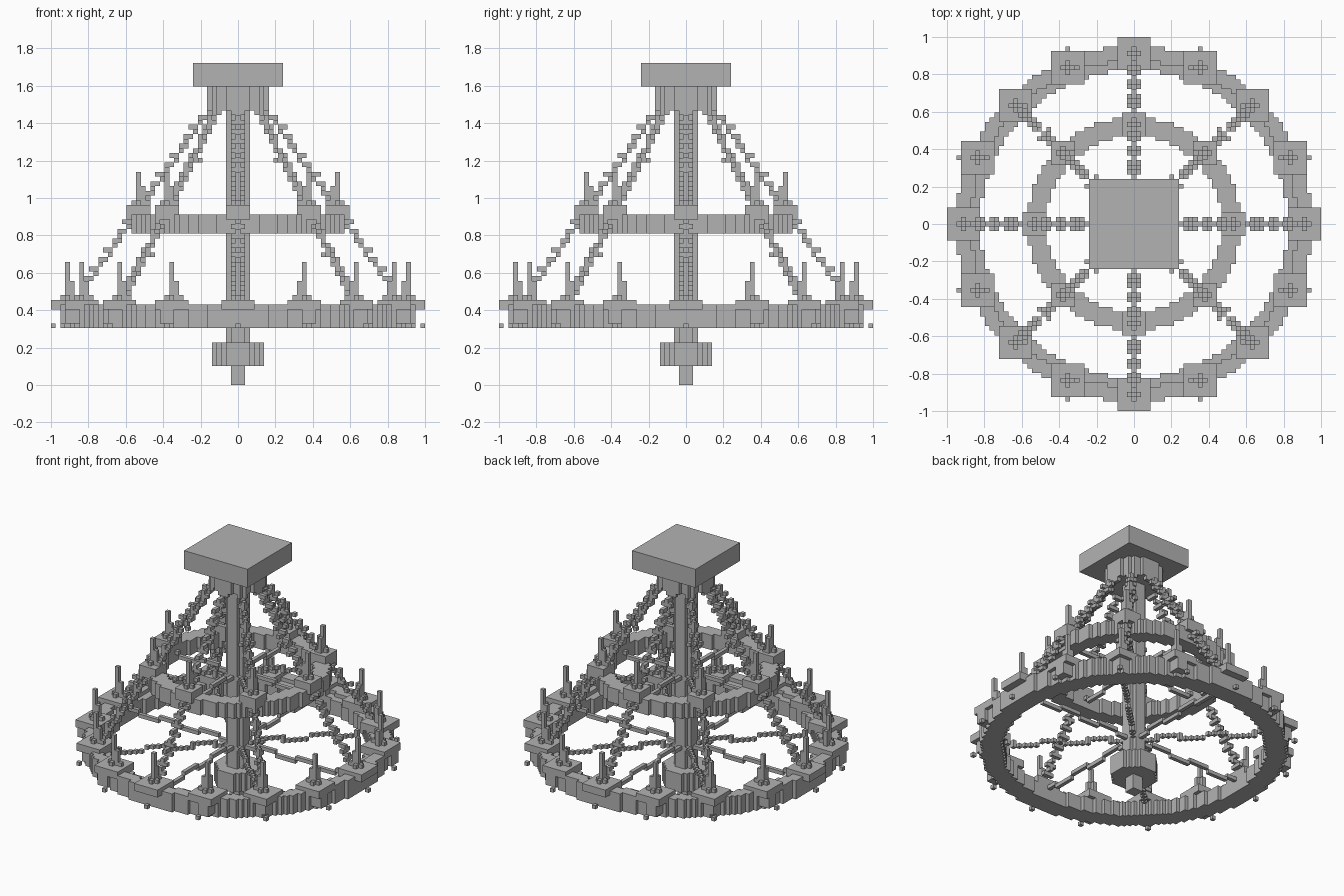
import bpy, bmesh
from math import sin, cos, pi, hypot
from itertools import product

if "Cube" in bpy.data.objects:
    bpy.data.objects.remove(bpy.data.objects["Cube"], do_unlink=True)

V = 2 / 79  # edge length of one block

iron = bpy.data.materials.new("grey_iron")
iron.use_nodes = True
iron.diffuse_color = (0.45, 0.45, 0.45, 1)
shader = next(n for n in iron.node_tree.nodes if n.type == "BSDF_PRINCIPLED")
shader.inputs["Base Color"].default_value = iron.diffuse_color


def build(name, cells):
    """Make one blocky object, keeping only the outer faces of the cells."""
    bm = bmesh.new()
    verts = {}

    def corner(p):
        if p not in verts:
            verts[p] = bm.verts.new(((p[0] - 0.5) * V, (p[1] - 0.5) * V, p[2] * V))
        return verts[p]

    for cell in cells:
        for axis, side in product(range(3), (0, 1)):
            near = list(cell)
            near[axis] += 2 * side - 1
            if tuple(near) in cells:
                continue
            quad = []
            for a, b in ((0, 0), (1, 0), (1, 1), (0, 1)):
                p = list(cell)
                p[axis] += side
                p[(axis + 1) % 3] += a
                p[(axis + 2) % 3] += b
                quad.append(corner(tuple(p)))
            bm.faces.new(quad if side else quad[::-1])
    mesh = bpy.data.meshes.new(name)
    bm.to_mesh(mesh)
    bm.free()
    mesh.materials.append(iron)
    obj = bpy.data.objects.new(name, mesh)
    bpy.context.collection.objects.link(obj)


def disc(radius, z0, z1, hole=0):
    n = int(radius) + 1
    span = range(-n, n + 1)
    return {(x, y, z) for x in span for y in span
            if hole <= hypot(x, y) < radius for z in range(z0, z1)}


def box(cx, cy, half, z0, z1):
    return {(cx + x, cy + y, z) for x in range(-half, half + 1)
            for y in range(-half, half + 1) for z in range(z0, z1)}


def sign(n):
    return (n > 0) - (n < 0)


def mirrored(points):
    """All reflections of the points across both axes and the diagonal."""
    return sorted({(sx * p, sy * q) for a, b in points for p, q in ((a, b), (b, a))
                   for sx in (1, -1) for sy in (1, -1)})


def candle(cx, cy, z0, height):
    """Tall taper with lower stubs on the inner side and a cross-shaped foot."""
    sx, sy = sign(cx), sign(cy)
    cells = {(cx, cy, z0 + k) for k in range(height)}
    for dx, dy in ((1, 0), (-1, 0), (0, 1), (0, -1)):
        inner = dx * sx + dy * sy < 0
        cells |= {(cx + dx, cy + dy, z0 + k) for k in range(4 if inner else 1)}
    cells.add((cx - 2 * sx, cy - 2 * sy * (sx == 0), z0))
    return cells


# Ceiling plate, collar, stem and bottom finial
build("ceiling_plate", box(0, 0, 9, 63, 68))
build("collar", disc(6.5, 58, 63))
build("stem", disc(2.5, 9, 58))
build("bottom_hub", disc(5.5, 4, 9))
build("bottom_finial", disc(1.5, 0, 4))

# Rings
build("lower_ring", disc(37.5, 12, 17, 34.5) | disc(34.5, 12, 16, 32.5))
build("upper_ring", disc(22.5, 32, 36, 18.5))

# Lower holders, candles, cups and small drops
for i, (x, y) in enumerate(mirrored([(36, 0), (14, 33), (25, 25)])):
    build(f"lower_holder_{i}", box(x, y, 3, 16, 18))
    build(f"lower_candle_{i}", candle(x, y, 18, 8))
for i, (x, y) in enumerate(mirrored([(36, 0), (15, 35), (26, 26)])):
    build(f"holder_cup_{i}", box(x, y, 1, 13, 16))
for i, (x, y) in enumerate(mirrored([(39, 0), (14, 37), (28, 28)])):
    build(f"drop_{i}", box(x, y, 0, 12, 13))

# Upper holders and candles
for i, (x, y) in enumerate(mirrored([(21, 0), (15, 15)])):
    build(f"upper_holder_{i}", box(x, y, 2, 35, 38))
    build(f"upper_candle_{i}", candle(x, y, 38, 7))

# Chains and spokes in eight directions
for i in range(8):
    c, s = cos(i * pi / 4), sin(i * pi / 4)

    def cell(r, t, z):
        return (round(r * c - t * s), round(r * s + t * c), z)

    chain = set()
    for z in range(19, 58):
        r = round(6.5 + (57 - z) * 0.697)
        if z % 2:
            chain |= {cell(r, t, z) for t in (-1, 0, 1)}
        else:
            chain |= {cell(r, 0, z), cell(r + 1, 0, z)}
    build(f"chain_{i}", chain)
    build(f"lower_spoke_{i}", {cell(r, 0, 14 + r // 6 % 2) for r in range(2, 34)})
    build(f"upper_spoke_{i}", {cell(r, 0, 33 + r // 6 % 2) for r in range(2, 20)})
